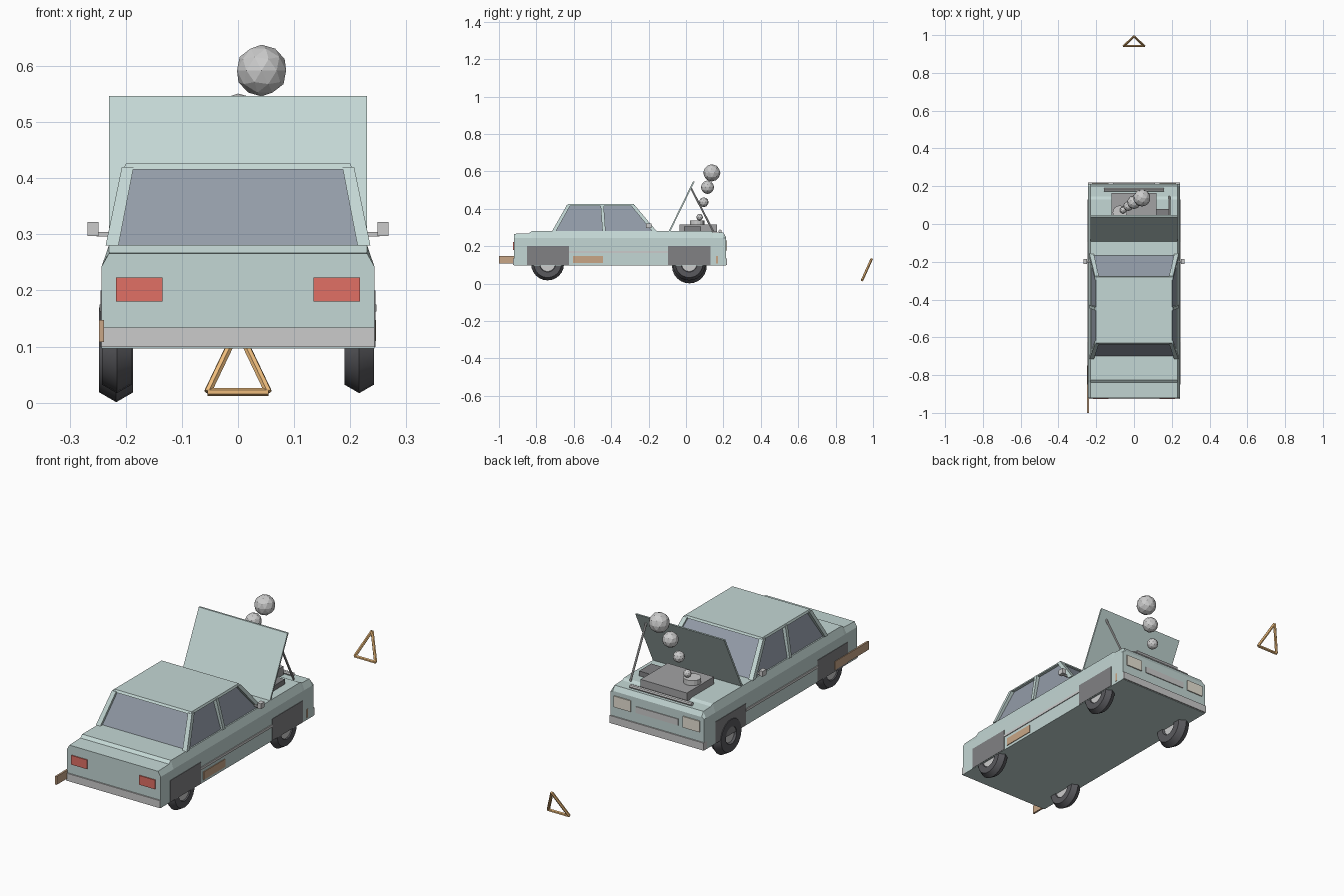
import bpy, bmesh, math
from mathutils import Vector

if "Cube" in bpy.data.objects:
    bpy.data.objects.remove(bpy.data.objects["Cube"])


def mat(name, rgb):
    m = bpy.data.materials.new(name)
    m.diffuse_color = (*rgb, 1)
    m.use_nodes = True
    m.node_tree.nodes["Principled BSDF"].inputs["Base Color"].default_value = m.diffuse_color
    return m


PAINT = mat("paint", (0.55, 0.68, 0.66))
GLASS = mat("glass", (0.29, 0.33, 0.39))
RUBBER = mat("rubber", (0.10, 0.10, 0.11))
DARK = mat("dark", (0.22, 0.22, 0.23))
IRON = mat("iron", (0.36, 0.36, 0.37))
CHROME = mat("chrome", (0.74, 0.74, 0.74))
RED = mat("red", (0.75, 0.16, 0.13))
RUST = mat("rust", (0.58, 0.38, 0.24))
LAMP = mat("lamp", (0.80, 0.76, 0.66))
ORANGE = mat("orange", (0.85, 0.50, 0.20))


def mesh_object(name, bm, material):
    bmesh.ops.recalc_face_normals(bm, faces=bm.faces)
    me = bpy.data.meshes.new(name)
    bm.to_mesh(me)
    bm.free()
    ob = bpy.data.objects.new(name, me)
    bpy.context.collection.objects.link(ob)
    if material:
        me.materials.append(material)
    return ob


def frustum(name, low, high, material):
    """Six-sided solid between two level rectangles (x0, x1, y0, y1, z)."""
    bm = bmesh.new()
    rings = []
    for x0, x1, y0, y1, z in (low, high):
        rings.append([bm.verts.new(p) for p in
                      ((x0, y0, z), (x1, y0, z), (x1, y1, z), (x0, y1, z))])
    a, b = rings
    bm.faces.new(a)
    bm.faces.new(b)
    for i in range(4):
        j = (i + 1) % 4
        bm.faces.new((a[i], a[j], b[j], b[i]))
    return mesh_object(name, bm, material)


def box(name, x, y, z, material):
    return frustum(name, (*x, *y, z[0]), (*x, *y, z[1]), material)


def rod(name, a, b, r, material, sides=8):
    a, b = Vector(a), Vector(b)
    bpy.ops.mesh.primitive_cylinder_add(vertices=sides, radius=r, depth=(b - a).length,
                                        location=(a + b) / 2)
    ob = bpy.context.object
    ob.name = name
    ob.rotation_euler = (b - a).to_track_quat('Z', 'Y').to_euler()
    if material:
        ob.data.materials.append(material)
    return ob


# Body shell: side profile extruded across, with chamfered shoulders
profile = [(-.92, .097), (-.92, .266), (-.84, .269), (-.825, .281), (.13, .281),
           (.145, .274), (.2, .272), (.213, .25), (.213, .097)]
bm = bmesh.new()
loops = []
for x, top in ((-.243, .243), (-.23, 1), (.23, 1), (.243, .243)):
    loops.append([bm.verts.new((x, y, min(z, top))) for y, z in profile])
for a, b in zip(loops, loops[1:]):
    for i in range(len(profile)):
        j = (i + 1) % len(profile)
        bm.faces.new((a[i], a[j], b[j], b[i]))
bm.faces.new(loops[0])
bm.faces.new(loops[-1])
mesh_object("body", bm, PAINT)

# Cabin: glass house, roof and pillars
frustum("windows", (-.224, .224, -.70, -.165, .28), (-.19, .19, -.623, -.287, .418), GLASS)
frustum("roof", (-.204, .204, -.637, -.275, .416), (-.2, .2, -.63, -.28, .426), PAINT)
for s in (-1, 1):
    def pillar(name, yb, yt):
        xb, xt = sorted((s * .213, s * .236)), sorted((s * .186, s * .207))
        frustum(name, (*xb, *yb, .28), (*xt, *yt, .42), PAINT)
    pillar("rear_pillar", (-.716, -.695), (-.637, -.617))
    pillar("middle_pillar", (-.447, -.43), (-.457, -.44))
    pillar("front_pillar", (-.182, -.157), (-.297, -.275))

# Paired side and end details
for s in (-1, 1):
    def pair(name, x, y, z, material):
        box(name, sorted((s * x[0], s * x[1])), y, z, material)
    pair("mirror", (.249, .268), (-.213, -.185), (.297, .322), CHROME)
    pair("mirror_arm", (.225, .252), (-.204, -.196), (.296, .304), CHROME)
    pair("side_trim", (.24, .2465), (-.625, -.095), (.163, .175), CHROME)
    pair("rear_wheel_arch", (.2, .2452), (-.85, -.625), (.099, .2), DARK)
    pair("front_wheel_arch", (.2, .2452), (-.095, .13), (.099, .2), DARK)
    pair("tail_light", (.135, .217), (-.925, -.91), (.18, .223), RED)
    pair("headlight", (.135, .222), (.2, .218), (.178, .23), LAMP)
box("rear_bumper", (-.243, .243), (-.926, -.9), (.099, .134), CHROME)
box("front_bumper", (-.243, .243), (.19, .219), (.099, .134), CHROME)
box("grille", (-.11, .11), (.2, .217), (.18, .21), CHROME)

# Rusty strips
box("loose_trim", (-.248, -.239), (-1, -.75), (.108, .147), RUST)
box("rust_patch", (.238, .2462), (-.605, -.445), (.11, .147), RUST)
box("rust_spot", (.238, .2448), (.16, .17), (.108, .147), RUST)

# Wheels: the left front one is larger
for name, x, y, z, minor in (("left_rear", -.216, -.74, .105, .03),
                             ("right_rear", .216, -.74, .105, .03),
                             ("right_front", .216, .017, .105, .03),
                             ("left_front", -.217, .018, .094, .035)):
    bpy.ops.mesh.primitive_torus_add(major_segments=24, minor_segments=6, major_radius=.058,
                                     minor_radius=minor, location=(x, y, z),
                                     rotation=(0, math.pi / 2, 0))
    tyre = bpy.context.object
    tyre.name = name + "_tyre"
    tyre.data.materials.append(RUBBER)
    bpy.ops.object.shade_smooth_by_angle(angle=math.radians(40))
    rod(name + "_hub", (x - .021, y, z), (x + .021, y, z), .042, CHROME, 16)

# Raised hood and its prop rod
hood = frustum("hood", (-.23, .23, -.092, -.083, .281), (-.23, .23, .038, .047, .547), PAINT)
rod("hood_prop", (.187, .145, .28), (.187, .027, .51), .005, CHROME)

# Engine bay
box("engine_block", (-.12, .12), (-.035, .165), (.275, .315), IRON)
box("battery", (.12, .187), (-.01, .08), (.275, .304), DARK)
rod("air_filter", (-.075, .06, .31), (-.075, .06, .338), .038, CHROME, 16)
rod("bay_crossbar", (-.16, .182, .28), (.16, .182, .28), .009, CHROME)

# Smoke puffs
for i, (x, y, z, r) in enumerate(((-.058, .073, .355, .018), (-.03, .095, .435, .026),
                                  (0, .115, .515, .036), (.042, .138, .592, .046))):
    bpy.ops.mesh.primitive_ico_sphere_add(subdivisions=2, radius=r, location=(x, y, z))
    bpy.context.object.name = f"smoke_puff_{i + 1}"

# Warning triangle
corners = [(-.054, .942, .019), (.054, .942, .019), (0, .993, .132)]
for i in range(3):
    rod("warning_triangle_bar", corners[i], corners[(i + 1) % 3], .007, ORANGE, 6)
